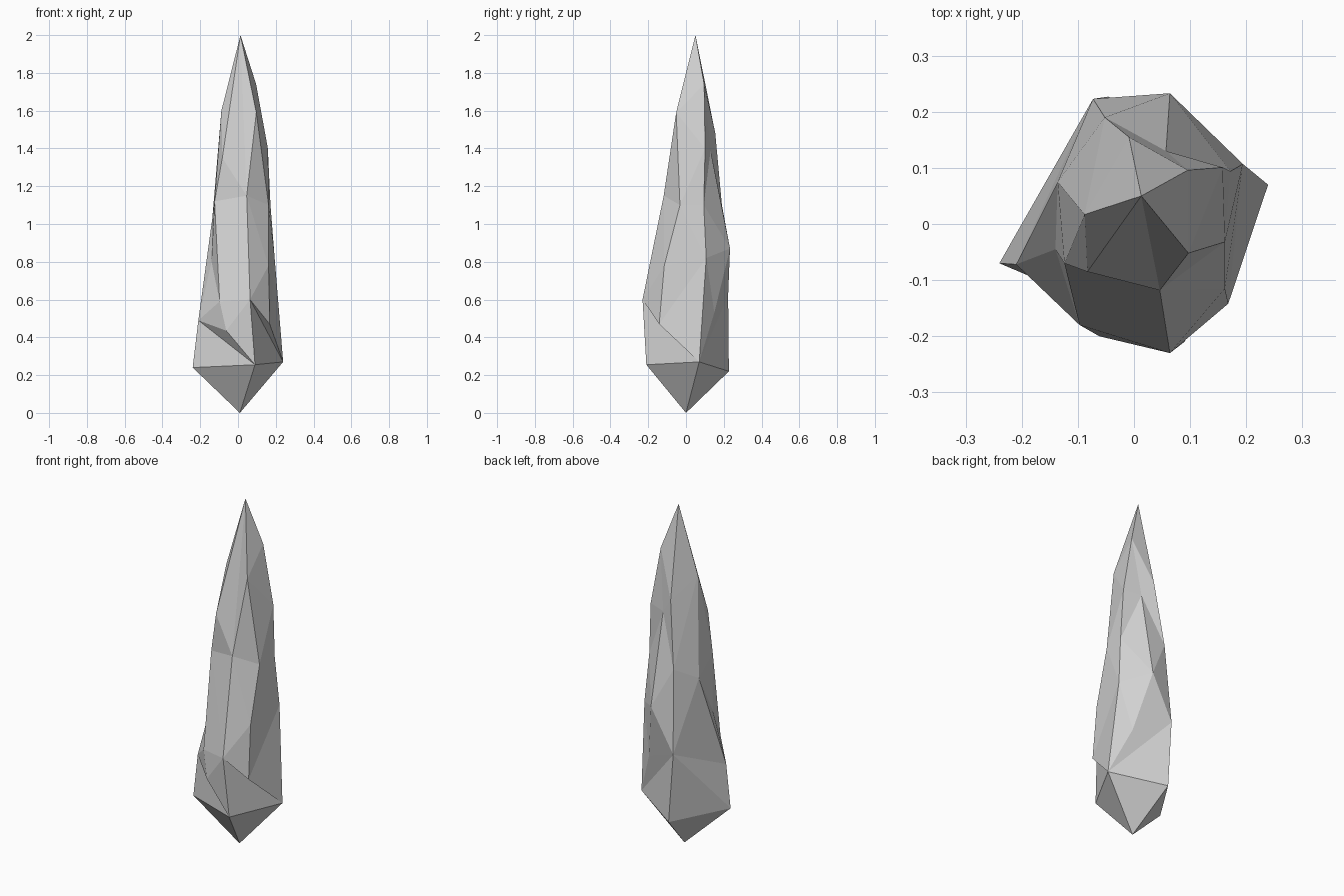
import bpy
import bmesh

cube = bpy.data.objects.get("Cube")
if cube:
    bpy.data.objects.remove(cube, do_unlink=True)

# Single stone colour
stone = bpy.data.materials.new("pale_grey_stone")
stone.use_nodes = True
colour = (0.64, 0.64, 0.64, 1)
stone.diffuse_color = colour
stone.node_tree.nodes["Principled BSDF"].inputs["Base Color"].default_value = colour

bm = bmesh.new()


def ridge(*points):
    return [bm.verts.new(p) for p in points]


# Pointed ends of the shard
tip = bm.verts.new((0.013, 0.05, 2))
foot = bm.verts.new((0.01, 0, 0))

# Irregular ridges, each listed from top to bottom
left = ridge((-0.088, 0.017, 1.6), (-0.136, 0.075, 1.03),
             (-0.21, -0.072, 0.49), (-0.24, -0.07, 0.24))
dent = ridge((-0.14, -0.045, 0.8))
front_left = ridge((-0.083, -0.085, 1.35), (-0.124, -0.07, 1.12),
                   (-0.097, -0.18, 0.59), (-0.062, -0.2, 0.435))
front = ridge((0.046, -0.118, 1.15), (0.064, -0.23, 0.6), (0.09, -0.21, 0.255))
front_right = ridge((0.097, -0.052, 1.59), (0.162, -0.032, 1.1),
                    (0.162, -0.115, 0.78), (0.168, -0.142, 0.47))
right = ridge((0.096, 0.096, 1.74), (0.158, 0.101, 1.4), (0.172, 0.094, 1.1),
              (0.194, 0.107, 0.82), (0.239, 0.07, 0.27))
back_right = ridge((0.057, 0.13, 1.39), (0.064, 0.233, 0.87), (0.135, 0.15, 0.53))
back = ridge((-0.009, 0.155, 1.48), (-0.052, 0.19, 1.1),
             (-0.073, 0.223, 0.62), (-0.046, 0.227, 0.22))

# Short ridges run into the corners of the four-sided base
columns = [
    left,
    left[:2] + dent + left[2:],
    front_left + front[-1:],
    front,
    front_right + right[-1:],
    right,
    right[:1] + back_right + right[-1:],
    back,
]
columns = [[tip] + c + [foot] for c in columns]


# Stitch neighbouring ridges with triangles, always stepping to the higher point
def stitch(a, b):
    i = j = 0
    while i < len(a) - 1 or j < len(b) - 1:
        step_a = j == len(b) - 1 or (
            i < len(a) - 1 and a[i + 1].co.z >= b[j + 1].co.z)
        if step_a:
            tri = (a[i], b[j], a[i + 1])
            i += 1
        else:
            tri = (a[i], b[j], b[j + 1])
            j += 1
        if len(set(tri)) == 3 and not bm.faces.get(tri):
            bm.faces.new(tri)


for a, b in zip(columns, columns[1:] + columns[:1]):
    stitch(a, b)

bmesh.ops.recalc_face_normals(bm, faces=bm.faces[:])
mesh = bpy.data.meshes.new("crystal_shard")
bm.to_mesh(mesh)
bm.free()
mesh.materials.append(stone)
shard = bpy.data.objects.new("crystal_shard", mesh)
bpy.context.collection.objects.link(shard)
